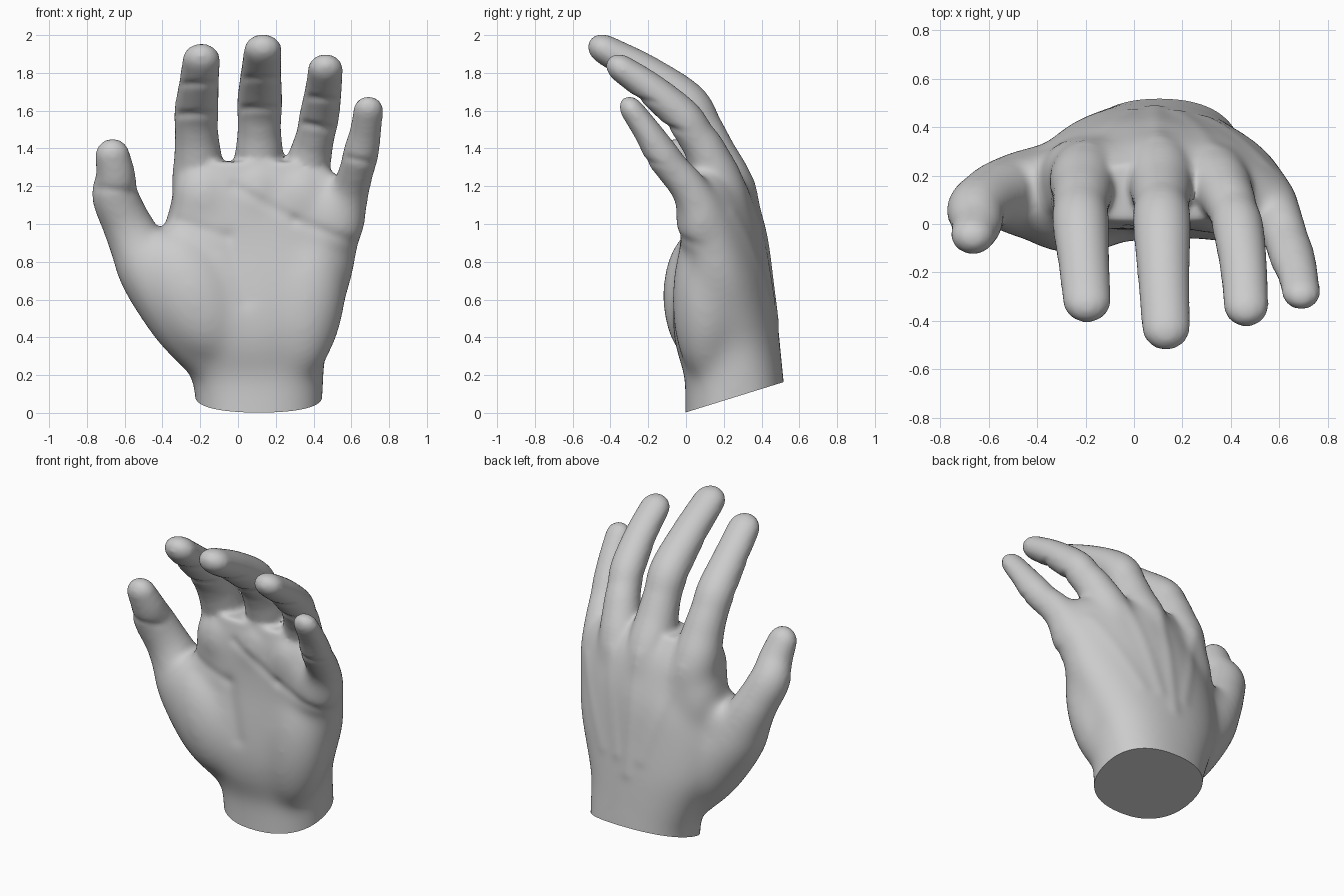
import bpy, bmesh, math
from mathutils import Vector, Matrix

if "Cube" in bpy.data.objects:
    bpy.data.objects.remove(bpy.data.objects["Cube"])

bm = bmesh.new()


def loft(rings):
    """Skin a list of equal-length point rings and close both ends."""
    loops = [[bm.verts.new(p) for p in ring] for ring in rings]
    n = len(loops[0])
    for a, b in zip(loops, loops[1:]):
        for i in range(n):
            j = (i + 1) % n
            bm.faces.new((a[i], a[j], b[j], b[i]))
    bm.faces.new(loops[0][::-1])
    bm.faces.new(loops[-1])


def spline(keys, steps=6):
    """Catmull-Rom interpolation of tuples."""
    keys = [Vector(k) for k in keys]
    pts = [2 * keys[0] - keys[1]] + keys + [2 * keys[-1] - keys[-2]]
    out = []
    for a, b, c, d in zip(pts, pts[1:], pts[2:], pts[3:]):
        for s in range(steps):
            t = s / steps
            out.append(0.5 * (2 * b + (c - a) * t + (2 * a - 5 * b + 4 * c - d) * t * t
                              + (3 * b - a - 3 * c + d) * t ** 3))
    return out + [keys[-1]]


def digit(keys, tip_depth=0.78, n=20):
    """Tube through (x, y, z, radius) keys, flattening towards a domed tip."""
    pts = spline(keys)
    body = len(pts)
    end, r = pts[-1].to_3d(), pts[-1][3]
    t = (end - pts[-2].to_3d()).normalized()
    for k in range(1, 7):
        a = k * math.pi / 2 / 6.3
        p = end + t * r * math.sin(a)
        pts.append(Vector((*p, r * math.cos(a))))
    rings = []
    for i, p in enumerate(pts):
        t = (pts[min(i + 1, len(pts) - 1)] - pts[max(i - 1, 0)]).to_3d().normalized()
        u = (Vector((1, 0, 0)) - t * t.x).normalized()
        v = t.cross(u)
        depth = 1 + (tip_depth - 1) * min(1, i / body) ** 3
        rings.append([p.to_3d() + p[3] * (u * math.cos(a) + v * depth * math.sin(a))
                      for a in (2 * math.pi * j / n for j in range(n))])
    loft(rings)


def pad(center, size, tilt=0):
    """Fleshy ellipsoid, tilted in the front plane."""
    m = Matrix.Translation(center) @ Matrix.Rotation(tilt, 4, 'Y') @ Matrix.Diagonal((*size, 1))
    bmesh.ops.create_uvsphere(bm, u_segments=24, v_segments=14, radius=1, matrix=m)


# Wrist and palm: z, left, right, front, back, arch
palm = [(-0.25, -0.21, 0.435, -0.01, 0.55, 0), (0.1, -0.23, 0.45, -0.005, 0.525, 0),
        (0.2, -0.255, 0.455, -0.01, 0.515, 0), (0.35, -0.32, 0.47, -0.055, 0.5, 0),
        (0.5, -0.39, 0.525, -0.07, 0.485, 0.01), (0.7, -0.42, 0.6, -0.055, 0.46, 0.03),
        (0.9, -0.41, 0.64, -0.03, 0.435, 0.06), (1.05, -0.36, 0.665, -0.02, 0.4, 0.08),
        (1.2, -0.32, 0.6, -0.01, 0.345, 0.07), (1.33, -0.27, 0.42, 0.01, 0.25, 0.03)]
rings = []
for z, x0, x1, y0, y1, arch in spline(palm, 4):
    ring = []
    for j in range(40):
        a = 2 * math.pi * j / 40
        c, s = [math.copysign(abs(f) ** 0.86, f) for f in (math.cos(a), math.sin(a))]
        slope = arch * c * c + (arch * 0.9 * c * s if c > 0 and s > 0 else 0)
        ring.append(((x0 + x1) / 2 + (x1 - x0) / 2 * c,
                     (y0 + y1) / 2 + (y1 - y0) / 2 * s - slope, z))
    rings.append(ring)
loft(rings)

# Fingers
digit([(-0.14, 0.25, 0.85, .12), (-0.20, 0.20, 1.15, .148), (-0.213, 0.125, 1.37, .125),
       (-0.22, 0.07, 1.49, .115), (-0.22, 0.0, 1.60, .117), (-0.207, -0.16, 1.74, .106),
       (-0.194, -0.315, 1.868, .1)])
digit([(0.10, 0.28, 0.85, .12), (0.105, 0.23, 1.15, .148), (0.112, 0.135, 1.38, .127),
       (0.113, 0.08, 1.51, .115), (0.115, 0.0, 1.645, .12), (0.122, -0.21, 1.80, .108),
       (0.132, -0.425, 1.921, .1)])
digit([(0.28, 0.25, 0.85, .12), (0.33, 0.195, 1.14, .14), (0.385, 0.11, 1.37, .113),
       (0.41, 0.05, 1.47, .103), (0.43, -0.02, 1.57, .106), (0.452, -0.18, 1.71, .098),
       (0.463, -0.337, 1.82, .093)])
digit([(0.45, 0.17, 0.8, .13), (0.545, 0.095, 1.03, .13), (0.597, 0.02, 1.18, .104),
       (0.63, -0.07, 1.29, .093), (0.652, -0.135, 1.38, .094), (0.675, -0.205, 1.49, .084),
       (0.69, -0.285, 1.603, .079)])

# Thumb with its fleshy root
digit([(-0.10, 0.20, 0.28, .17), (-0.26, 0.14, 0.5, .21), (-0.45, 0.125, 0.745, .187),
       (-0.54, 0.125, 0.9, .15), (-0.598, 0.105, 1.02, .13), (-0.65, 0.06, 1.15, .123),
       (-0.648, 0.0, 1.26, .105), (-0.664, -0.045, 1.362, .092)], 0.85)
pad((-0.24, 0.06, 0.62), (0.24, 0.185, 0.38), -0.5)
pad((-0.38, 0.18, 0.84), (0.17, 0.11, 0.12), 0.5)
pad((-0.23, 0.2, 0.95), (0.16, 0.16, 0.28), 0)
# Heel of the palm and finger-root pads
pad((0.36, 0.11, 0.6), (0.21, 0.185, 0.45), 0.15)
for x, y, z in [(-0.18, 0.10, 1.14), (0.1, 0.10, 1.16), (0.33, 0.09, 1.13), (0.51, 0.075, 1.03)]:
    pad((x, y, z), (0.17, 0.135, 0.2))

bmesh.ops.recalc_face_normals(bm, faces=bm.faces)
mesh = bpy.data.meshes.new("hand")
bm.to_mesh(mesh)
bm.free()
hand = bpy.data.objects.new("hand", mesh)
bpy.context.collection.objects.link(hand)
bpy.context.view_layer.objects.active = hand
hand.select_set(True)

# Fuse all parts into one skin, then melt the palm joins more than the digits
remesh = hand.modifiers.new("fuse", 'REMESH')
remesh.mode = 'VOXEL'
remesh.voxel_size = 0.015
bpy.ops.object.modifier_apply(modifier="fuse")
group = hand.vertex_groups.new(name="palm")
for v in hand.data.vertices:
    w = max(0, min(1, (1.3 - v.co.z) / 0.2))
    if v.co.x < -0.45:
        w = max(0, min(1, (1.0 - v.co.z) / 0.2))
    group.add([v.index], w, 'REPLACE')
for name, count, vg in (("melt", 90, "palm"), ("soften", 9, "")):
    smooth = hand.modifiers.new(name, 'SMOOTH')
    smooth.factor = 0.5
    smooth.iterations = count
    smooth.vertex_group = vg
    bpy.ops.object.modifier_apply(modifier=name)

# Skin lines (x, z to x, z, depth, width, side): palm and joint creases, back tendons
lines = [(-0.32, 1.02, -0.05, 0.93, .005, .03, -1), (-0.05, 0.93, 0.04, 0.6, .008, .05, -1),
         (0.62, 0.9, 0.3, 1.02, .007, .03, -1), (0.3, 1.02, -0.02, 1.2, .007, .03, -1),
         (-0.31, 1.58, -0.13, 1.58, .011, .022, -1), (-0.29, 1.74, -0.12, 1.74, .009, .02, -1),
         (0.03, 1.61, 0.2, 1.61, .011, .022, -1), (0.04, 1.77, 0.21, 1.77, .009, .02, -1),
         (0.35, 1.53, 0.5, 1.5, .011, .022, -1), (0.38, 1.67, 0.53, 1.65, .009, .02, -1),
         (0.58, 1.35, 0.72, 1.32, .006, .02, -1), (-0.74, 1.19, -0.57, 1.17, .006, .025, -1),
         (-0.19, 1.2, 0.0, 0.6, -.005, .04, 1), (0.1, 1.22, 0.09, 0.5, -.006, .04, 1),
         (0.32, 1.18, 0.18, 0.6, -.005, .04, 1), (0.54, 1.05, 0.3, 0.6, -.004, .04, 1)]
bm = bmesh.new()
bm.from_mesh(hand.data)
bm.normal_update()
moves = []
for v in bm.verts:
    push = 0
    p = Vector((v.co.x, v.co.z))
    for x0, z0, x1, z1, depth, width, side in lines:
        facing = v.normal.y * side
        if facing > 0:
            a, d = Vector((x0, z0)), Vector((x1 - x0, z1 - z0))
            t = max(0, min(1, (p - a).dot(d) / d.length_squared))
            dist = (p - a - d * t).length
            push += depth * min(1, facing * 1.6) * math.exp(-(dist / width) ** 2)
    moves.append(v.normal * -push)
for v, m in zip(bm.verts, moves):
    v.co += m

# Slanted wrist cut
bmesh.ops.bisect_plane(bm, geom=bm.verts[:] + bm.edges[:] + bm.faces[:], dist=1e-5,
                       plane_co=(0, 0, 0.003), plane_no=(0, 0.31, -1), clear_outer=True)
bmesh.ops.holes_fill(bm, edges=[e for e in bm.edges if e.is_boundary], sides=0)
bm.to_mesh(hand.data)
bm.free()
bpy.ops.object.shade_smooth_by_angle(angle=math.radians(45))
